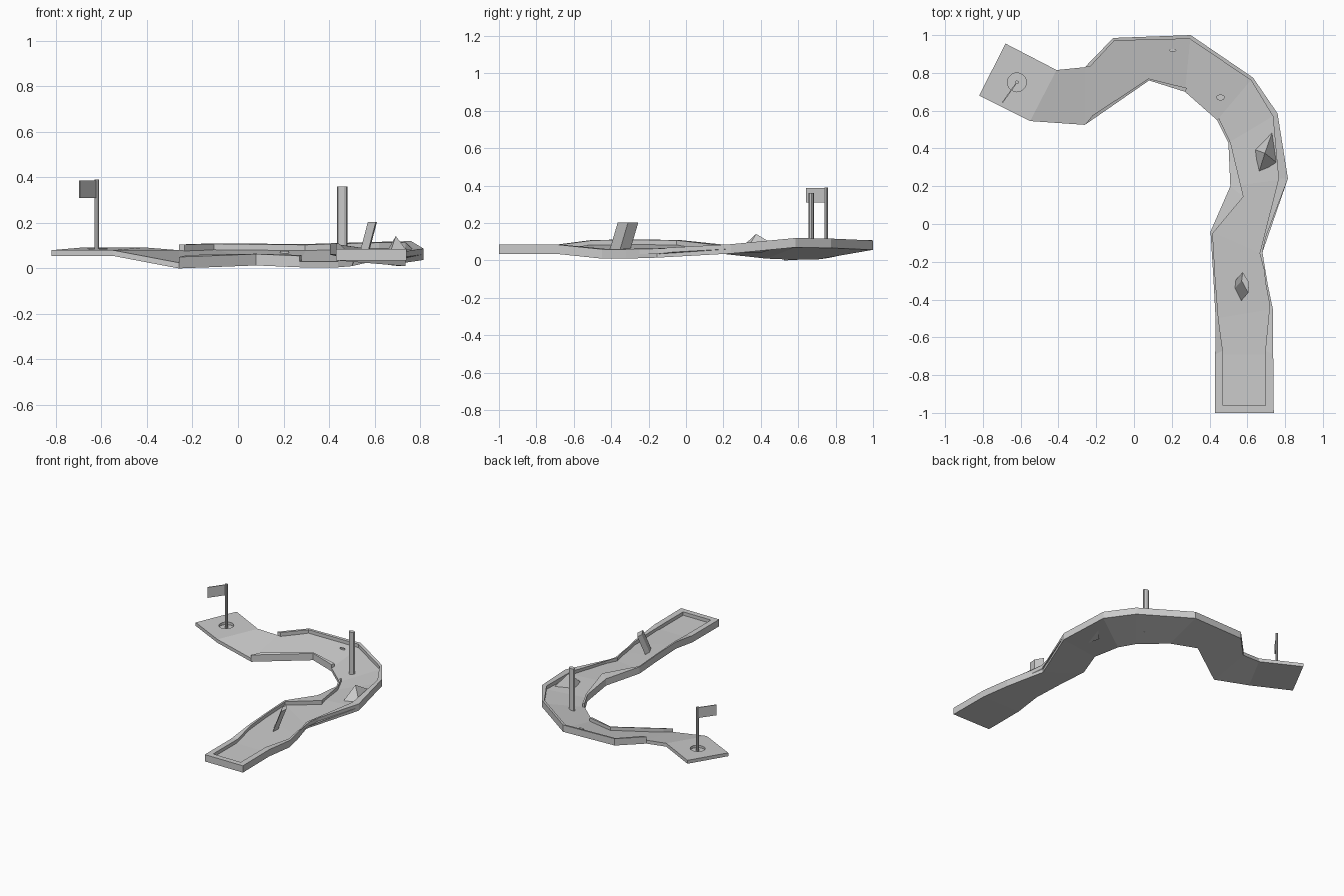
import bpy, bmesh, math
from mathutils import Vector

if "Cube" in bpy.data.objects:
    bpy.data.objects.remove(bpy.data.objects["Cube"])

SLAB, WALL = 0.025, 0.025

# Track stations: left x, y, underside z, right x, y, underside z
stations = [
    (.43, -1.0, .035, .74, -1.0, .035), (.43, -.69, .035, .737, -.69, .035),
    (.432, -.5, .06, .735, -.45, .01), (.42, -.28, .062, .708, -.32, .01),
    (.405, -.04, .06, .665, -.155, .015), (.51, .20, .035, .815, .24, .037),
    (.50, .43, .01, .76, .585, .07), (.44, .55, .005, .63, .775, .067),
    (.27, .70, .005, .30, 1.0, .057), (.08, .76, .013, -.11, .985, .06),
    (-.26, .525, 0, -.26, .83, .055), (-.55, .545, .055, -.41, .815, .067),
    (-.82, .68, .055, -.68, .955, .067)]
left = [Vector(s[:3]) for s in stations]
right = [Vector(s[3:]) for s in stations]

# Inner edges of the raised border, one per station
left_in = [(.47, -.96), (.47, -.67), (.447, -.5), (.43, -.28), (.417, -.05),
           (.58, .145), (.512, .43), (.45, .56), (.28, .72), (.077, .77), (-.22, .575)]
right_in = [(.695, -.96), (.695, -.67), (.718, -.43), (.695, -.31), (.68, -.15),
            (.765, .24), (.735, .57), (.62, .76), (.295, .98), (-.105, .97), (-.235, .83)]


def make(name, bm):
    bmesh.ops.recalc_face_normals(bm, faces=bm.faces)
    me = bpy.data.meshes.new(name)
    bm.to_mesh(me)
    bm.free()
    ob = bpy.data.objects.new(name, me)
    bpy.context.collection.objects.link(ob)
    return ob


def loft(name, sections):
    """Closed skin through a list of equal-sized rings, capped at both ends."""
    bm = bmesh.new()
    rings = [[bm.verts.new(p) for p in sec] for sec in sections]
    n = len(rings[0])
    for a, b in zip(rings, rings[1:]):
        for i in range(n):
            j = (i + 1) % n
            bm.faces.new((a[i], a[j], b[j], b[i]))
    bm.faces.new(rings[0])
    bm.faces.new(rings[-1])
    return make(name, bm)


def up(p, h):
    return Vector((p[0], p[1], p[2] + h))


def border_section(i, side):
    """Border cross-section following the bank of the floor."""
    a, b = (left[i], right[i]) if side == 'L' else (right[i], left[i])
    q = Vector((left_in if side == 'L' else right_in)[i])
    d = (b - a).to_2d()
    t = (q - a.to_2d()).dot(d) / d.length_squared
    inner = Vector((q.x, q.y, a.z + (b.z - a.z) * t))
    return [up(a, SLAB), up(inner, SLAB - .003), up(inner, SLAB + WALL), up(a, SLAB + WALL)]


def cylinder(name, loc, rx, ry, z0, z1, n):
    ring = [(loc[0] + rx * math.cos(2 * math.pi * k / n),
             loc[1] + ry * math.sin(2 * math.pi * k / n)) for k in range(n)]
    return loft(name, [[(x, y, z) for x, y in ring] for z in (z0, z1)])


# Banked track slab
slab = loft("track_floor", [[l, r, up(r, SLAB), up(l, SLAB)] for l, r in zip(left, right)])

# Borders: one wraps the start, one short inner piece after the gap
loft("main_border", [border_section(i, 'L') for i in range(7, -1, -1)]
     + [border_section(i, 'R') for i in range(11)])
loft("inner_border", [border_section(i, 'L') for i in range(8, 11)])

# Cup cut into the end platform
cutter = cylinder("cup_cutter", (-.62, .75), .05, .05, .068, .15, 20)
cutter.hide_render = True
cutter.hide_viewport = True
mod = slab.modifiers.new("cup", 'BOOLEAN')
mod.object = cutter
mod.operation = 'DIFFERENCE'
mod.solver = 'EXACT'

# Flag and pole
cylinder("flag_pole", (-.62, .75), .01, .01, .066, .39, 8)
f0, f1 = Vector((-.62, .75, 0)), Vector((-.697, .642, 0))
side = (f1 - f0).cross(Vector((0, 0, 1))).normalized() * .003
loft("flag", [[up(p + s, z) for s, z in
               ((side, .31), (-side, .31), (-side, .387), (side, .387))] for p in (f0, f1)])

# Obstacles: tall post, low bump, pyramid, leaning block
cylinder("tall_post", (.458, .67), .023, .016, .03, .36, 10)
cylinder("low_bump", (.205, .92), .02, .008, .05, .077, 10)

bm = bmesh.new()
base = [bm.verts.new(p) for p in
        ((.735, .495, .07), (.635, .395, .04), (.66, .27, .045), (.755, .325, .06))]
tip = bm.verts.new((.693, .375, .142))
bm.faces.new(base)
for k in range(4):
    bm.faces.new((base[k], base[(k + 1) % 4], tip))
make("pyramid_obstacle", bm)

top = [(.575, -.255), (.61, -.31), (.605, -.365), (.57, -.30)]
loft("leaning_block", [[(x - .04, y - .045, .05) for x, y in top],
                       [(x, y, .203) for x, y in top]])
